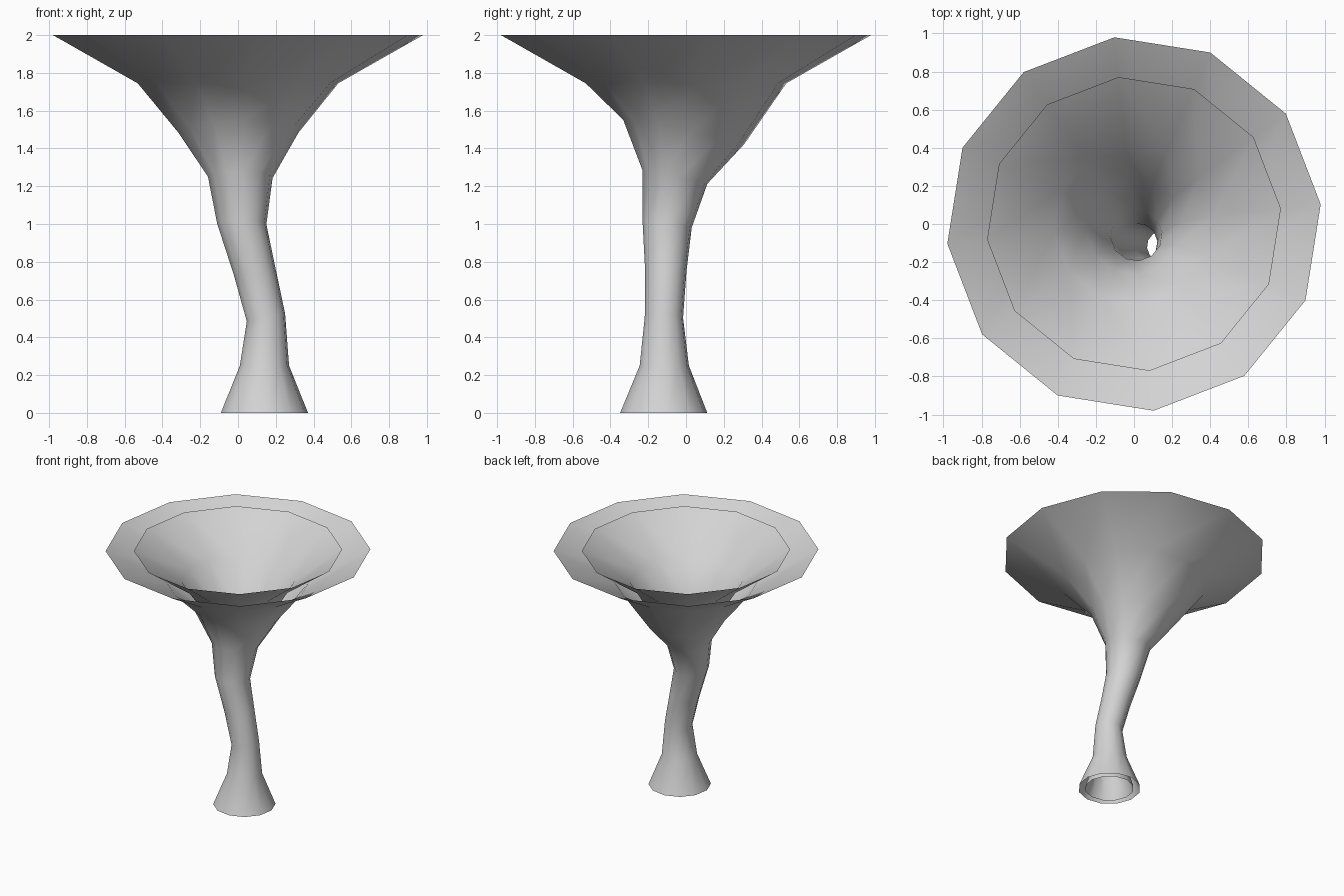
import bpy
import bmesh
from math import cos, sin, radians

cube = bpy.data.objects.get("Cube")
if cube:
    bpy.data.objects.remove(cube, do_unlink=True)

SIDES = 12
TURN = radians(6)

grey = bpy.data.materials.new("plain grey")
grey.use_nodes = True
colour = (0.65, 0.65, 0.65, 1)
grey.diffuse_color = colour
grey.node_tree.nodes["Principled BSDF"].inputs["Base Color"].default_value = colour

# Winding centre line: x, y, z, radius, slope along x, slope along y
RINGS = [
    (0.14, -0.118, 0.0, 0.232, 0, 0),
    (0.14, -0.115, 0.25, 0.131, 0, 0),
    (0.148, -0.117, 0.505, 0.102, 0.2, 0),
    (0.088, -0.107, 0.75, 0.11, 0.2, 0),
    (0.02, -0.10, 1.0, 0.131, 0, -0.15),
    (0.012, -0.058, 1.247, 0.172, 0, -0.2),
    (0, -0.012, 1.487, 0.322, 0.01, -0.2),
    (0, 0, 1.745, 0.534, 0, 0),
    (0, 0, 2.0, 0.985, 0, 0),
]


def funnel(name, scale):
    """Open tube of twelve sides lofted through the rings."""
    bm = bmesh.new()
    loops = []
    for cx, cy, cz, radius, slope_x, slope_y in RINGS:
        loop = []
        for i in range(SIDES):
            angle = TURN + i * radians(360 / SIDES)
            dx = radius * scale * cos(angle)
            dy = radius * scale * sin(angle)
            z = cz + slope_x * dx + slope_y * dy
            loop.append(bm.verts.new((cx + dx, cy + dy, z)))
        loops.append(loop)
    for low, high in zip(loops, loops[1:]):
        for i in range(SIDES):
            j = (i + 1) % SIDES
            face = bm.faces.new((low[i], low[j], high[j], high[i]))
            face.smooth = True
    mesh = bpy.data.meshes.new(name)
    bm.to_mesh(mesh)
    bm.free()
    mesh.materials.append(grey)
    obj = bpy.data.objects.new(name, mesh)
    bpy.context.collection.objects.link(obj)
    return obj


# Two nested shells, both open at top and bottom
funnel("outer_funnel", 1.0)
funnel("inner_funnel", 0.787)
